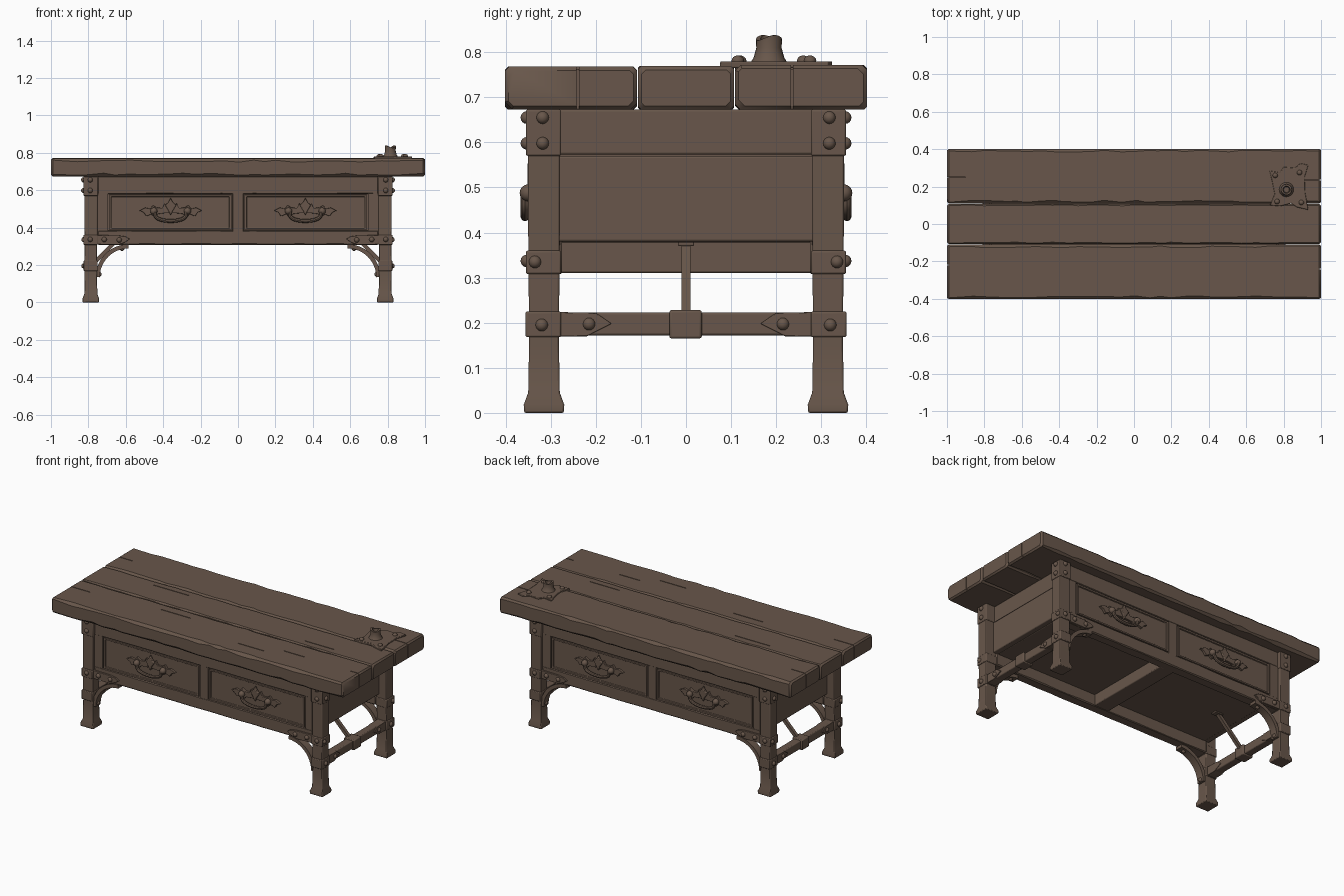
import bpy, bmesh, math, random
from mathutils import Vector, Matrix

if "Cube" in bpy.data.objects:
    bpy.data.objects.remove(bpy.data.objects["Cube"])

random.seed(7)
wood = bpy.data.materials.new("weathered brown")
wood.diffuse_color = (0.138, 0.094, 0.069, 1)
wood.use_nodes = True
wood.node_tree.nodes["Principled BSDF"].inputs["Base Color"].default_value = wood.diffuse_color


def finish(name, bm, mirror="", bevel=0):
    """Turn a bmesh (world coordinates) into an object, optionally mirrored in x / y."""
    bmesh.ops.recalc_face_normals(bm, faces=bm.faces)
    me = bpy.data.meshes.new(name)
    bm.to_mesh(me)
    bm.free()
    me.materials.append(wood)
    ob = bpy.data.objects.new(name, me)
    bpy.context.collection.objects.link(ob)
    if bevel:
        m = ob.modifiers.new("bevel", "BEVEL")
        m.width, m.segments = bevel, 2
    if mirror:
        m = ob.modifiers.new("mirror", "MIRROR")
        m.use_axis = ("x" in mirror, "y" in mirror, False)
        m.use_mirror_merge = False
    return ob


def add_box(bm, x0, x1, y0, y1, z0, z1):
    mat = Matrix.Translation(((x0 + x1) / 2, (y0 + y1) / 2, (z0 + z1) / 2)) @ Matrix.Diagonal((x1 - x0, y1 - y0, z1 - z0, 1))
    return bmesh.ops.create_cube(bm, size=1, matrix=mat)["verts"]


def box(name, *b, mirror="", bevel=0.005):
    bm = bmesh.new()
    add_box(bm, *b)
    return finish(name, bm, mirror, bevel)


def loft(bm, rings, cap=True):
    """Skin a list of equal-length point rings."""
    vs = [[bm.verts.new(p) for p in r] for r in rings]
    n = len(vs[0])
    for a, b in zip(vs, vs[1:]):
        for i in range(n):
            bm.faces.new((a[i], a[(i + 1) % n], b[(i + 1) % n], b[i]))
    if cap:
        bm.faces.new(vs[0])
        bm.faces.new(vs[-1])


def board(name, x0, x1, y0, y1, z0, z1, c, n, mirror=""):
    """Hand-hewn board along x: chamfered section with uneven, chipped edges."""
    rings = []
    for i in range(n + 1):
        e = 0.008 if i in (0, n) else 0
        x = x0 + (x1 - x0) * i / n
        if 0 < i < n:
            x += random.uniform(-.3, .3) * (x1 - x0) / n
        if i in (1, n - 1):
            x = x0 + 0.01 if i == 1 else x1 - 0.01
        ring = []
        for y, z, sy, sz, first in ((y0, z0, 1, 1, 0), (y1, z0, -1, 1, 1), (y1, z1, -1, -1, 0), (y0, z1, 1, -1, 1)):
            k = c * random.uniform(.5, 1.3) + e
            a = (x, y + sy * e, z + sz * k)
            b = (x, y + sy * k, z + sz * e)
            ring += [b, a] if first else [a, b]
        rings.append(ring)
    bm = bmesh.new()
    loft(bm, rings)
    return finish(name, bm, mirror)


def plate(name, pts, place, lo, hi, mirror="", bevel=0.002):
    """Extruded outline; place(u, v, depth) gives world position."""
    bm = bmesh.new()
    loft(bm, [[place(u, v, d) for u, v in pts] for d in (lo, hi)])
    return finish(name, bm, mirror, bevel)


def bar(name, path, w, h, side, mirror="", seg=4):
    """Bar of elliptical / square section swept along a path; side = fixed cross direction."""
    path, side, rings = [Vector(p) for p in path], Vector(side), []
    for i, p in enumerate(path):
        t = (path[min(i + 1, len(path) - 1)] - path[max(i - 1, 0)]).normalized()
        up = t.cross(side)
        off = math.pi / 4 if seg == 4 else 0
        s = math.sqrt(2) if seg == 4 else 1
        rings.append([p + s * (side * w * math.cos(off + a * math.tau / seg) + up * h * math.sin(off + a * math.tau / seg)) for a in range(seg)])
    bm = bmesh.new()
    loft(bm, rings)
    return finish(name, bm, mirror)


def studs(name, pts, r, squash=(1, 1, 1), mirror="xy"):
    bm = bmesh.new()
    for p in pts:
        bmesh.ops.create_uvsphere(bm, u_segments=12, v_segments=8, radius=r,
                                  matrix=Matrix.Translation(p) @ Matrix.Diagonal((*squash, 1)))
    return finish(name, bm, mirror)


# Table top: three thick worn planks with narrow cracks cut in
planks = [board("plank_front", -1, 1, -.402, -.109, .673, .768, .014, 28),
          board("plank_middle", -1, 1, -.107, .107, .673, .769, .008, 28),
          board("plank_back", -.999, 1, .109, .402, .673, .772, .014, 28)]
bm = bmesh.new()
for x, y, l in ((.55, -.235, .07), (-.5, .06, .12), (.3, -.3, .09), (-.3, -.18, .1), (.6, -.06, .1)):
    add_box(bm, x - l, x + l, y - .0025, y + .0025, .762, .79)
for s, y, l in ((1, -.24, .06), (1, .235, .16), (-1, .25, .1), (-1, -.22, .14)):
    prof = ((1 - l, .79), (1 - l, .763), (.992, .763), (.992, .66), (1.02, .66), (1.02, .79))
    loft(bm, [[(s * x, y + d, z) for x, z in prof] for d in (-.0025, .0025)])
cutter = finish("crack_cutter", bm)
cutter.hide_render = True
cutter.hide_set(True)
for p in planks:
    m = p.modifiers.new("cracks", "BOOLEAN")
    m.operation, m.object, m.solver = "DIFFERENCE", cutter, "EXACT"
    m.use_self = True

# Legs with flared feet
LX, LY = .787, .315
bm = bmesh.new()
loft(bm, [[(LX + sx * h, LY + sy * h, z) for sx, sy in ((-1, -1), (1, -1), (1, 1), (-1, 1))]
          for z, h in ((0, .044), (.018, .045), (.045, .035), (.16, .033), (.4, .035), (.673, .035))])
finish("legs", bm, "xy", .004)

# Body: case, end boards, front and back frames
box("case", -.74, .74, -.31, .31, .378, .673)
box("end_board_upper", .72, .765, -.285, .285, .573, .673, mirror="x")
box("end_board_lower", .72, .772, -.285, .285, .38, .57, mirror="x")
board("frame_top_rail", -.757, .757, -.335, -.275, .58, .673, .003, 14, "y")
board("frame_bottom_rail", -.757, .757, -.335, -.275, .308, .384, .005, 18, "y")
box("frame_end_stile", .694, .757, -.334, -.28, .37, .59, mirror="xy", bevel=.002)
box("frame_middle_stile", -.029, .029, -.334, -.28, .37, .59, mirror="y", bevel=.002)
box("cross_beam", -.05, .05, -.28, .28, .31, .39)

# Drawer fronts with a raised border
bm = bmesh.new()
add_box(bm, .035, .688, -.336, -.285, .386, .576)
bm.normal_update()
face = [f for f in bm.faces if f.normal.y < -.9]
bmesh.ops.inset_region(bm, faces=face, thickness=.014, depth=0)
bmesh.ops.inset_region(bm, faces=face, thickness=.004, depth=-.007)
finish("drawer_fronts", bm, "xy", .0015)

# Drawer handles: leafy back plate, centre ornament, bosses and drop bail
HX, HZ = .36, .485
half = [(.018, .028), (.032, .045), (.045, .02), (.075, .022), (.095, .035), (.11, .015), (.135, .022),
        (.168, .006), (.145, -.004), (.13, -.025), (.105, -.014), (.085, -.03), (.065, -.012), (.03, -.008)]
outline = half + [(-u, v) for u, v in reversed(half)]
front = lambda u, v, d: (HX + u, -d, HZ + v)
plate("handle_plates", outline, front, .325, .343, "xy")
drop = [(0, .074), (.012, .05), (.03, .035), (.012, .005), (0, -.02), (-.012, .005), (-.03, .035), (-.012, .05)]
plate("handle_ornaments", drop, front, .335, .352, "xy", .004)
studs("handle_bosses", [(HX - .09, -.35, HZ + .003), (HX + .09, -.35, HZ + .003)], .019)
bail = [(HX + .085 * math.cos(a), -.357, HZ - .05 * math.sin(a) ** .6)
        for a in [math.pi * i / 14 for i in range(15)]]
bar("handle_bails", bail, .010, .010, (0, 1, 0), "xy", 8)

# Metal straps around the legs
box("corner_caps", .749, .826, .277, .355, .57, .673, mirror="xy", bevel=.004)
box("knee_straps", .75, .826, .277, .355, .308, .36, mirror="xy", bevel=.004)
box("ankle_straps", .75, .825, .277, .356, .168, .225, mirror="xy", bevel=.004)
tongue = [(.76, .31), (.64, .308), (.61, .318), (.578, .338), (.6, .352), (.64, .358), (.76, .36)]
plate("knee_tongues", tongue, lambda u, v, d: (u, d, v), .32, .346, "xy")

# Arched braces under the front and back rails
arc = [(.585 + .165 * math.cos(a), .315, .135 + .165 * math.sin(a)) for a in [math.pi / 2 * i / 12 for i in range(13)]]
bar("arched_braces", arc, .024, .011, (0, 1, 0), "xy")

# End stretchers with centre block, pointed straps and a diagonal strut
box("stretchers", .763, .811, -.3, .3, .172, .223, mirror="x")
box("stretcher_blocks", .752, .822, -.037, .035, .165, .228, mirror="x")
strap = [(.3, .17), (.22, .17), (.165, .198), (.2, .222), (.3, .224)]
plate("stretcher_straps", strap, lambda u, v, d: (d, u, v), .76, .817, "xy")
bar("diagonal_struts", [(.775, 0, .205), (.6, 0, .38)], .010, .010, (0, 1, 0), "x")
box("strut_caps", .57, .625, -.018, .018, .37, .386, mirror="x", bevel=.003)

# Round-headed studs
studs("front_studs", [(.79, .353, .655), (.79, .353, .598), (.79, .353, .337), (.715, .346, .336),
                      (.635, .345, .334)], .014)
studs("side_studs", [(.825, .318, .655), (.825, .318, .598), (.824, .335, .335), (.824, .32, .195),
                     (.815, .215, .197)], .014)
studs("brace_studs", [(.62, .315, .288), (.742, .315, .15)], .013)

# Candle holder on the top: torn plate, rivets and hollow stub
torn = [(.725, .285), (.78, .275), (.80, .305), (.86, .30), (.89, .325), (.932, .315), (.912, .25), (.915, .17),
        (.932, .075), (.87, .09), (.84, .11), (.78, .095), (.727, .1), (.752, .16), (.74, .22)]
plate("holder_plate", torn, lambda u, v, d: (u, v, d), .765, .780, "", .003)
studs("holder_rivets", [(.755, .26, .781), (.885, .275, .781), (.895, .115, .781), (.765, .12, .781)], .014, (1, 1, .85), "")
bm = bmesh.new()
rings = []
for r, z, rough in ((.042, .775, 0), (.034, .788, 0), (.028, .81, 0), (.029, .832, 1), (.019, .832, 1), (.015, .80, 0)):
    rings.append([(.815 + r * math.cos(a), .184 + r * math.sin(a), z + rough * .006 * math.sin(2 * a + .6))
                  for a in [math.tau * i / 20 for i in range(20)]])
loft(bm, rings)
finish("candle_stub", bm)

# Smooth rounded parts while keeping hard edges
for ob in bpy.context.collection.objects:
    if ob.type == "MESH" and ob is not cutter:
        ob.select_set(True)
        bpy.context.view_layer.objects.active = ob
bpy.ops.object.shade_smooth_by_angle(angle=math.radians(35))
